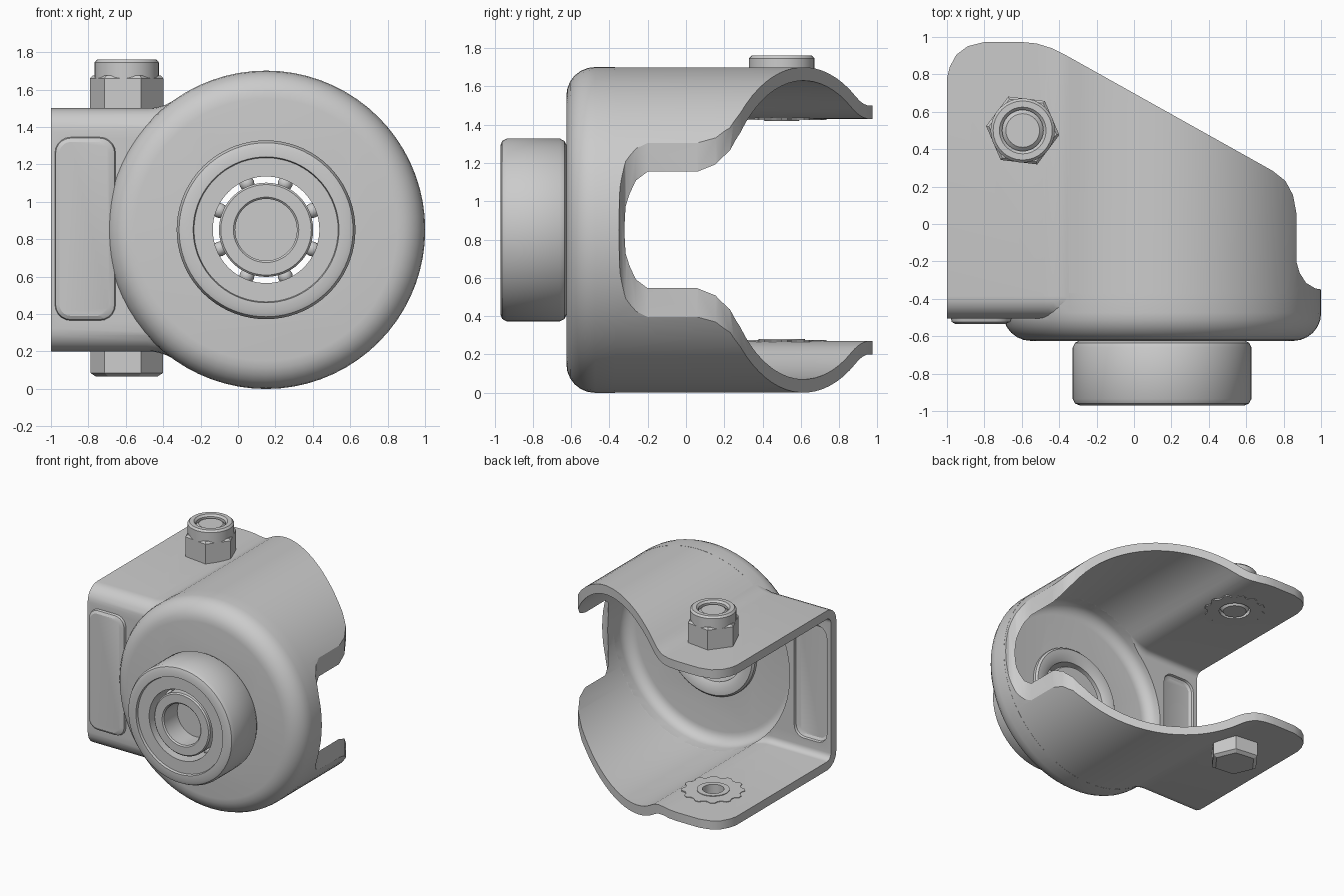
import bpy, bmesh
from math import sin, cos, pi, atan2, sqrt

if "Cube" in bpy.data.objects:
    bpy.data.objects.remove(bpy.data.objects["Cube"])

CX, CZ = 0.15, 0.85          # axis of the round housing
BX, BY = -0.595, 0.5         # axis of the clamping bolt


def finish(name, bm, angle=30):
    bmesh.ops.recalc_face_normals(bm, faces=bm.faces)
    me = bpy.data.meshes.new(name)
    bm.to_mesh(me)
    bm.free()
    ob = bpy.data.objects.new(name, me)
    bpy.context.collection.objects.link(ob)
    smooth(ob, angle)
    return ob


def smooth(ob, angle=30):
    bpy.ops.object.select_all(action='DESELECT')
    ob.select_set(True)
    bpy.context.view_layer.objects.active = ob
    bpy.ops.object.shade_smooth_by_angle(angle=angle * pi / 180)


def loft(name, rings, closed=False):
    """Skin equal-length rings; cap the ends, or join last to first."""
    bm = bmesh.new()
    vr = [[bm.verts.new(p) for p in r] for r in rings]
    n = len(vr[0])
    pairs = list(zip(vr, vr[1:])) + ([(vr[-1], vr[0])] if closed else [])
    for a, b in pairs:
        for i in range(n):
            j = (i + 1) % n
            bm.faces.new((a[i], a[j], b[j], b[i]))
    if not closed:
        bm.faces.new(vr[0])
        bm.faces.new(vr[-1])
    return finish(name, bm)


def circle_y(r, y, n=72):
    return [(CX + r * cos(2 * pi * i / n), y, CZ + r * sin(2 * pi * i / n)) for i in range(n)]


def circle_z(r, z, n=32, turn=0.0):
    return [(BX + r * cos(2 * pi * i / n + turn), BY + r * sin(2 * pi * i / n + turn), z) for i in range(n)]


def fillet(r, y, steps=6):
    """(inset, y) pairs rounding a front edge of radius r starting at depth y."""
    return [(r * (1 - sin(k * pi / 2 / steps)), y + r * (1 - cos(k * pi / 2 / steps)))
            for k in range(steps + 1)]


def outline(t, y, xl):
    """Front outline: big circle blended into a flat-topped arm, inset by t."""
    f, h, r = 0.25, 0.65, 0.85
    H = h + f
    D = sqrt((r + f) ** 2 - H ** 2)
    phi = atan2(H, -D)
    top = [(xl - CX, h - t)]
    for k in range(7):
        a = -pi / 2 + (phi - pi / 2) * k / 6
        top.append((-D + (f + t) * cos(a), H + (f + t) * sin(a)))
    n = 54
    arc = [((r - t) * cos(phi - 2 * phi * k / n), (r - t) * sin(phi - 2 * phi * k / n)) for k in range(1, n)]
    pts = top + arc + [(x, -z) for x, z in reversed(top)]
    return [(CX + x, y, CZ + z) for x, z in pts]


def round_rect(x0, x1, z0, z1, r, y):
    pts = []
    for q, (x, z) in enumerate([(x1 - r, z1 - r), (x0 + r, z1 - r), (x0 + r, z0 + r), (x1 - r, z0 + r)]):
        pts += [(x + r * cos(a), y, z + r * sin(a)) for a in [(q + k / 5) * pi / 2 for k in range(6)]]
    return pts


def boolean(ob, other, op):
    m = ob.modifiers.new('cut', 'BOOLEAN')
    m.operation, m.object, m.solver = op, other, 'EXACT'
    dg = bpy.context.evaluated_depsgraph_get()
    me = bpy.data.meshes.new_from_object(ob.evaluated_get(dg))
    ob.modifiers.clear()
    ob.data = me
    bpy.data.objects.remove(other)


# Sheet-metal housing: arm body, domed disc and raised pad, then their hollow copies
def arm(y, t, r, xl):
    return loft('housing', [outline(t + i, yy, xl) for i, yy in fillet(r, y)] + [outline(t, 1.3, xl)])


def disc(y, rad, r, end):
    return loft('disc', [circle_y(rad - i, yy) for i, yy in fillet(r, y)] + [circle_y(rad, end)])


def pad(y, back, g):
    return loft('pad', [round_rect(-0.955 + g, -0.69 - g, 0.39 + g, 1.32 - g, 0.06, y),
                        round_rect(-0.975 + g, -0.66 - g, 0.37 + g, 1.34 - g, 0.08, y + 0.012),
                        round_rect(-0.985 + g, -0.645 - g, 0.355 + g, 1.355 - g, 0.09, back)])


housing = arm(-0.505, 0, 0.12, -1.0)
boolean(housing, disc(-0.625, 0.851, 0.15, -0.37), 'UNION')
boolean(housing, pad(-0.535, -0.47, 0), 'UNION')
boolean(housing, arm(-0.435, 0.07, 0.05, -1.2), 'DIFFERENCE')
boolean(housing, disc(-0.555, 0.779, 0.09, -0.375), 'DIFFERENCE')
boolean(housing, pad(-0.465, -0.40, 0.015), 'DIFFERENCE')
boolean(housing, loft('bore', [circle_y(0.36, -0.8), circle_y(0.36, -0.3)]), 'DIFFERENCE')
boolean(housing, loft('bolt_holes', [circle_z(0.12, -0.5), circle_z(0.12, 2.5)]), 'DIFFERENCE')

# Plan shape seen from above: sloping back edge and stepped right side
plan = [(-1.1, -0.8), (-1.1, 0.5), (-1.0, 0.7), (-1.0, 0.78), (-0.985, 0.84), (-0.95, 0.905), (-0.89, 0.95),
        (-0.8, 0.973), (-0.6, 0.973), (-0.52, 0.965), (-0.44, 0.94), (-0.36, 0.9), (0.74, 0.285),
        (0.81, 0.23), (0.85, 0.155), (0.868, 0.06), (0.868, -0.2), (0.885, -0.26), (0.92, -0.315),
        (0.97, -0.345), (1.03, -0.355), (1.2, -0.36), (1.2, -0.8)]
boolean(housing, loft('plan', [[(x, y, z) for x, y in plan] for z in (-0.3, 2.0)]), 'INTERSECT')
smooth(housing, 28)

# Round boss on the front, with an inner lip showing behind the disc
boss = [(0.285, -0.95), (0.385, -0.95), (0.39, -0.97), (0.44, -0.97), (0.465, -0.96), (0.478, -0.935),
        (0.478, -0.66), (0.465, -0.635), (0.44, -0.622), (0.40, -0.62), (0.40, -0.53), (0.385, -0.515),
        (0.33, -0.515), (0.285, -0.54)]
loft('bearing_boss', [circle_y(r, y) for r, y in boss], closed=True)

# Hub inside the boss with a blind recess
hub = [(0.165, -0.76), (0.165, -0.93), (0.175, -0.94), (0.242, -0.94), (0.252, -0.93),
       (0.252, -0.55), (0.24, -0.53)]
loft('bearing_hub', [circle_y(r, y, 48) for r, y in hub])

# Bearing balls between hub and boss
for i in range(8):
    a = 2 * pi * (i + 0.5) / 8
    bm = bmesh.new()
    bmesh.ops.create_uvsphere(bm, u_segments=12, v_segments=8, radius=0.04)
    bmesh.ops.translate(bm, verts=bm.verts, vec=(CX + 0.268 * cos(a), -0.74, CZ + 0.268 * sin(a)))
    finish('bearing_ball_%d' % (i + 1), bm)

# Hex nut with round locking collar on top
T = -0.12
loft('lock_nut', [circle_z(r, z, 6, T) for r, z in
                  [(0.10, 1.495), (0.197, 1.495), (0.197, 1.66), (0.182, 1.675), (0.10, 1.675)]], closed=True)
loft('nut_collar', [circle_z(r, z) for r, z in
                    [(0.11, 1.66), (0.172, 1.66), (0.172, 1.745), (0.158, 1.76), (0.125, 1.76), (0.11, 1.745)]],
     closed=True)
loft('bolt_end', [circle_z(r, z) for r, z in [(0.09, 1.42), (0.112, 1.45), (0.112, 1.72), (0.09, 1.74)]])

# Hex bolt head underneath, with its short stub in the hole
loft('bolt_head', [circle_z(r, z, 6, T) for r, z in [(0.165, 0.065), (0.196, 0.085), (0.196, 0.205)]])
loft('bolt_stub', [circle_z(r, z) for r, z in
                   [(0.08, 0.19), (0.121, 0.19), (0.121, 0.28), (0.08, 0.28)]], closed=True)

# Thin toothed washers on the inner faces of both flanges
for name, z0, z1 in (('lower_washer', 0.265, 0.275), ('upper_washer', 1.425, 1.435)):
    n = 48
    teeth = [0.235 if i % 4 < 2 else 0.21 for i in range(n)]
    outer = [circle_z(1, 0, n)[i] for i in range(n)]
    ring = lambda z: [(BX + (p[0] - BX) * s, BY + (p[1] - BY) * s, z) for p, s in zip(outer, teeth)]
    loft(name, [circle_z(0.12, z0, n), ring(z0), ring(z1), circle_z(0.12, z1, n)], closed=True)
